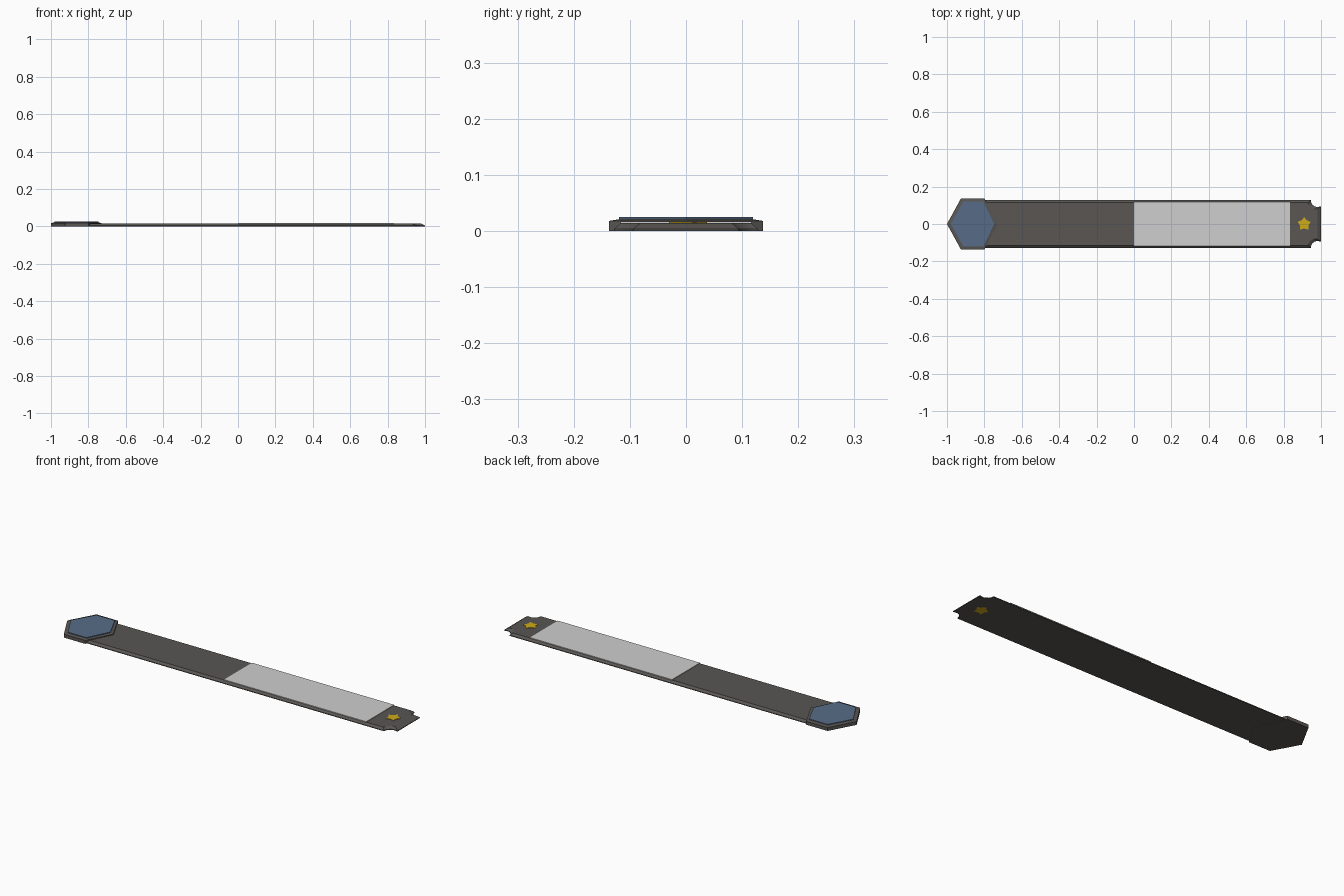
import bpy, bmesh, math

if "Cube" in bpy.data.objects:
    bpy.data.objects.remove(bpy.data.objects["Cube"])

def material(name, rgb):
    m = bpy.data.materials.new(name)
    m.diffuse_color = (*rgb, 1)
    m.use_nodes = True
    m.node_tree.nodes["Principled BSDF"].inputs["Base Color"].default_value = m.diffuse_color
    return m

GREY = material("dark grey", (0.10, 0.093, 0.087))
WHITE = material("light grey", (0.62, 0.62, 0.62))
BLUE = material("slate blue", (0.095, 0.15, 0.245))
GOLD = material("gold", (0.62, 0.41, 0.01))

def loft(name, rings, mat):
    """Solid through stacked rings: list of (outline, z)."""
    bm = bmesh.new()
    loops = [[bm.verts.new((x, y, z)) for x, y in pts] for pts, z in rings]
    n = len(loops[0])
    for a, b in zip(loops, loops[1:]):
        for i in range(n):
            j = (i + 1) % n
            bm.faces.new((a[i], a[j], b[j], b[i]))
    bm.faces.new(loops[0][::-1])
    bm.faces.new(loops[-1])
    bmesh.ops.recalc_face_normals(bm, faces=bm.faces)
    me = bpy.data.meshes.new(name)
    bm.to_mesh(me)
    bm.free()
    me.materials.append(mat)
    ob = bpy.data.objects.new(name, me)
    bpy.context.collection.objects.link(ob)
    return ob

# Strap with pointed left end and scooped right corners; d insets the outline
def strap_outline(d):
    w, e = 0.128 - d, 0.945 - d
    r = 0.037
    half = [(1.0 - 1.5 * d, 0.094 - d)]
    cx, cy = 0.982 - d, 0.128 - d
    for i in range(7):
        a = math.radians(-90 - 15 * i)
        half.append((cx + r * math.cos(a), cy + r * math.sin(a)))
    half += [(e, w), (-0.92, w)]
    return half + [(-0.985, 0)] + [(x, -y) for x, y in reversed(half)]

loft("strap", [(strap_outline(0), 0.0004), (strap_outline(0), 0.004),
               (strap_outline(0.012), 0.014)], GREY)

# Hexagonal end cap
def hexagon(xl, x1, x2, xr, w):
    return [(xl, 0), (x1, -w), (x2, -w), (xr, 0), (x2, w), (x1, w)]

outer = hexagon(-1.0, -0.925, -0.80, -0.73, 0.137)
inner = hexagon(-0.98, -0.913, -0.805, -0.747, 0.119)
loft("hexagon_cap", [(outer, 0), (outer, 0.018), (inner, 0.021)], GREY)
loft("blue_inlay", [(inner, 0.0205), (inner, 0.025)], BLUE)

# Pale pad on the right half
pad = [(0, -0.117), (0.833, -0.117), (0.833, 0.117), (0, 0.117)]
loft("pale_pad", [(pad, 0.013), (pad, 0.017)], WHITE)

# Gold star, passing through the strap
star = []
for i in range(10):
    r = 0.037 if i % 2 == 0 else 0.024
    a = math.pi / 2 + i * math.pi / 5
    star.append((0.91 + r * math.cos(a), r * math.sin(a)))
loft("gold_star", [(star, 0), (star, 0.0165)], GOLD)
